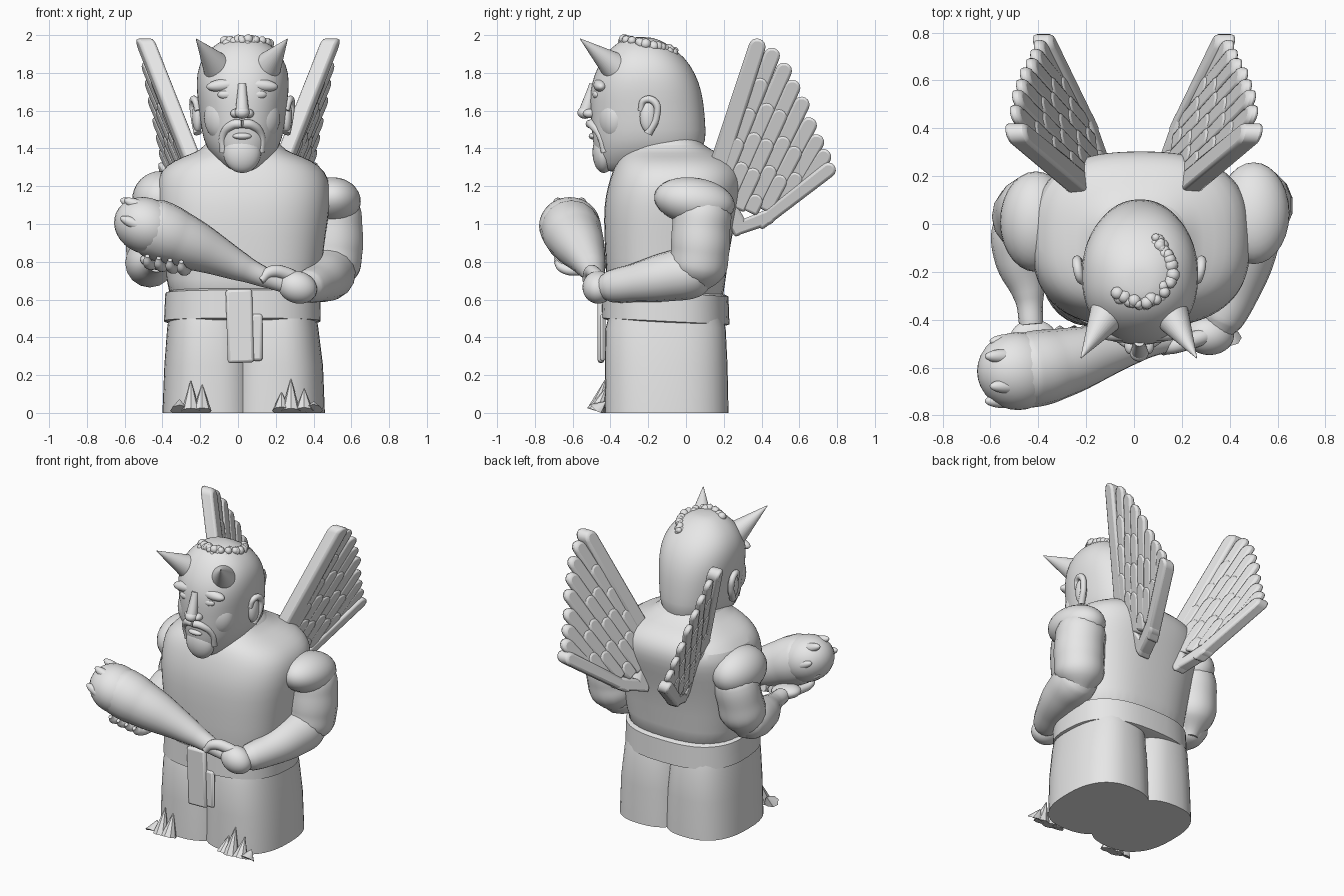
import bpy, bmesh, math, random
from mathutils import Vector, Matrix

random.seed(4)
cube = bpy.data.objects.get("Cube")
if cube:
    bpy.data.objects.remove(cube, do_unlink=True)

stone = bpy.data.materials.new("plain_grey")
stone.use_nodes = True
stone.diffuse_color = (0.8, 0.8, 0.8, 1)
stone.node_tree.nodes["Principled BSDF"].inputs["Base Color"].default_value = (0.8, 0.8, 0.8, 1)


def finish(obj, angle=40):
    """Give the object its material and smooth shading with sharp edges kept."""
    bpy.ops.object.select_all(action="DESELECT")
    obj.select_set(True)
    bpy.context.view_layer.objects.active = obj
    if obj.type == "CURVE":
        bpy.ops.object.convert(target="MESH")
        obj = bpy.context.view_layer.objects.active
    obj.data.materials.clear()
    obj.data.materials.append(stone)
    bpy.ops.object.shade_smooth_by_angle(angle=math.radians(angle))
    return obj


def from_bmesh(name, bm, bevel=0, subdivide=0):
    bmesh.ops.recalc_face_normals(bm, faces=bm.faces)
    mesh = bpy.data.meshes.new(name)
    bm.to_mesh(mesh)
    bm.free()
    obj = bpy.data.objects.new(name, mesh)
    bpy.context.collection.objects.link(obj)
    finish(obj)
    if bevel:
        mod = obj.modifiers.new("soft_edges", "BEVEL")
        mod.width, mod.segments, mod.limit_method = bevel, 2, "ANGLE"
    if subdivide:
        mod = obj.modifiers.new("smooth", "SUBSURF")
        mod.levels = mod.render_levels = subdivide
    return obj


def loft(name, sections, power=2.4, tilt=0, sides=40, **options):
    """Stack rounded sections given as height, x range and y range."""
    bm = bmesh.new()
    rings = []
    for z, left, right, front, back in sections:
        ring = []
        for i in range(sides):
            a = math.tau * i / sides
            c, s = math.cos(a), math.sin(a)
            x = (left + right + (right - left) * math.copysign(abs(c) ** (2 / power), c)) / 2
            y = (front + back + (back - front) * math.copysign(abs(s) ** (2 / power), s)) / 2
            ring.append(bm.verts.new((x, y, z + tilt * y)))
        rings.append(ring)
    for low, high in zip(rings, rings[1:]):
        for i in range(sides):
            j = (i + 1) % sides
            bm.faces.new((low[i], low[j], high[j], high[i]))
    bm.faces.new(rings[0])
    bm.faces.new(rings[-1])
    return from_bmesh(name, bm, **options)


def blob(name, center, radii, turn=0, axis="Y"):
    bm = bmesh.new()
    place = Matrix.Translation(center) @ Matrix.Rotation(turn, 4, axis) @ Matrix.Diagonal((*radii, 1))
    bmesh.ops.create_uvsphere(bm, u_segments=28, v_segments=16, radius=1, matrix=place)
    return from_bmesh(name, bm)


def tube(name, points):
    """Smooth limb through points given as x, y, z and radius."""
    curve = bpy.data.curves.new(name, "CURVE")
    curve.dimensions = "3D"
    curve.bevel_depth, curve.bevel_resolution, curve.resolution_u = 1, 6, 10
    curve.use_fill_caps = True
    spline = curve.splines.new("BEZIER")
    spline.radius_interpolation = "CARDINAL"
    spline.bezier_points.add(len(points) - 1)
    for p, (x, y, z, r) in zip(spline.bezier_points, points):
        p.co, p.radius = (x, y, z), r
        p.handle_left_type = p.handle_right_type = "AUTO"
    obj = bpy.data.objects.new(name, curve)
    bpy.context.collection.objects.link(obj)
    return finish(obj)


def spike(name, base, tip, radius, sides=32):
    bm = bmesh.new()
    axis = Vector(tip) - Vector(base)
    place = Matrix.Translation((Vector(base) + Vector(tip)) / 2) @ axis.to_track_quat("Z", "Y").to_matrix().to_4x4()
    bmesh.ops.create_cone(bm, cap_ends=True, segments=sides, radius1=radius, radius2=0.002,
                          depth=axis.length, matrix=place)
    for v in bm.verts:
        v.co.z = max(v.co.z, 0)
    return from_bmesh(name, bm)


def box(name, center, size, lean=0):
    bm = bmesh.new()
    place = Matrix.Translation(center) @ Matrix.Rotation(lean, 4, "Y") @ Matrix.Diagonal((*size, 1))
    bmesh.ops.create_cube(bm, size=1, matrix=place)
    return from_bmesh(name, bm, bevel=0.015)


# Trunk, legs and belt
loft("torso", [(.5, -.36, .41, -.41, .2), (.7, -.375, .435, -.42, .205), (.95, -.415, .465, -.435, .245),
               (1.1, -.43, .49, -.435, .285), (1.2, -.43, .49, -.415, .31), (1.28, -.415, .465, -.39, .3),
               (1.34, -.34, .39, -.36, .25), (1.375, -.235, .285, -.33, .18), (1.41, -.17, .22, -.29, .09),
               (1.5, -.14, .19, -.26, .04)],
     power=2.6, subdivide=1)
for name, left, right in (("right_leg", -.4, .11), ("left_leg", -.06, .46)):
    loft(name, [(0, left, right, -.43, .225), (.25, left + .01, right - .01, -.43, .22),
                (.45, left + .025, right - .035, -.425, .21), (.55, left + .04, right - .05, -.4, .18)], power=2.5)
loft("belt", [(.472, -.37, .415, -.425, .21), (.48, -.392, .437, -.447, .23),
              (.628, -.385, .435, -.443, .225), (.638, -.36, .41, -.42, .2)], power=2.6, tilt=-.05)
box("belt_flap_long", (.01, -.45, .46), (.14, .035, .39), -.03)
box("belt_flap_short", (.095, -.44, .4), (.07, .03, .25))

# Foot claws
for x, height in ((-.31, .07), (-.25, .17), (-.19, .15), (.23, .11), (.28, .18), (.35, .13), (.4, .06)):
    spike("foot_claw", (x, -.475, .01), (x, -.425, height), .05, 8)

# Head, with a broad skull and narrow chin
loft("head", [(1.27, -.03, .08, -.43, -.2), (1.32, -.1, .15, -.465, 0), (1.4, -.17, .22, -.49, .105),
              (1.5, -.195, .245, -.5, .105), (1.6, -.205, .255, -.505, .098), (1.7, -.22, .27, -.51, .085),
              (1.8, -.22, .27, -.485, .05), (1.88, -.19, .24, -.44, -.005), (1.94, -.135, .185, -.39, -.075),
              (1.98, -.07, .12, -.33, -.15), (1.99, -.02, .07, -.28, -.2)], power=2.2, subdivide=1)
mid = .022
tube("nose_bridge", [(mid, -.49, 1.74, .022), (mid, -.51, 1.67, .028), (mid, -.53, 1.6, .035)])
blob("nose_tip", (mid, -.535, 1.59), (.04, .04, .033))
blob("lower_lip", (mid, -.49, 1.465), (.05, .025, .018))
blob("goatee", (mid, -.435, 1.38), (.1, .06, .11))
for side, word in ((-1, "right"), (1, "left")):
    def at(x):
        return mid + side * x
    blob(word + "_nostril", (at(.035), -.51, 1.585), (.027, .035, .024))
    blob(word + "_brow", (at(.09), -.45, 1.735), (.1, .04, .035), side * .1)
    blob(word + "_eyelid", (at(.08), -.47, 1.685), (.05, .025, .026))
    blob(word + "_cheek", (at(.1), -.385, 1.565), (.105, .08, .13), side * .4, "Z")
    tube(word + "_moustache", [(at(0), -.51, 1.53, .022), (at(.05), -.495, 1.525, .024),
                               (at(.1), -.455, 1.47, .02), (at(.1), -.43, 1.38, .02)])
    # Ear: a rim around a shallow bowl
    ear = at(.235)
    blob(word + "_ear_bowl", (ear, -.2, 1.57), (.03, .045, .085))
    tube(word + "_ear_rim", [(ear, -.24, 1.6, .016), (ear + side * .015, -.22, 1.655, .018),
                             (ear + side * .025, -.165, 1.645, .02), (ear + side * .02, -.155, 1.57, .018),
                             (ear, -.2, 1.48, .022)])
    spike(word + "_horn", (at(.115), -.35, 1.81), (mid - .002 + side * .242, -.56, 1.98), .09)

# Ragged hair along the brow line and one side of the crown
bm = bmesh.new()
for i in range(60):
    a = math.radians(-140 + 200 * i / 59)
    y = -.19 + .14 * math.sin(a)
    spot = Vector((.03 + .12 * math.cos(a), y, 1.9 - .2 * y))
    spot += Vector([random.uniform(-.014, .014) for _ in range(3)])
    bmesh.ops.create_icosphere(bm, subdivisions=2, radius=random.uniform(.018, .03),
                               matrix=Matrix.Translation(spot))
from_bmesh("hair_fringe", bm)

# Arms
blob("left_shoulder", (.5, .045, 1.12), (.15, .215, .125), -.15, "X")
tube("left_upper_arm", [(.48, .1, 1.16, .1), (.495, .09, 1.08, .15), (.505, .08, .97, .157),
                        (.505, .075, .86, .157), (.49, .06, .74, .14), (.48, .04, .64, .05)])
tube("left_forearm", [(.5, .15, .77, .06), (.49, .06, .75, .13), (.47, -.1, .72, .13),
                      (.43, -.26, .69, .105), (.37, -.4, .67, .085), (.34, -.47, .665, .05)])
blob("left_fist", (.315, -.465, .665), (.105, .083, .085), .3)
tube("left_thumb", [(.12, -.53, .7, .02), (.17, -.51, .745, .032), (.26, -.48, .735, .035), (.36, -.45, .68, .03)])
blob("right_shoulder", (-.41, .01, 1.13), (.15, .21, .15))
tube("right_upper_arm", [(-.41, .08, 1.16, .1), (-.42, .07, 1.08, .135), (-.44, .05, .96, .142),
                         (-.45, .02, .82, .135), (-.45, 0, .7, .05)])
tube("right_forearm", [(-.45, .08, .81, .06), (-.46, 0, .8, .125), (-.47, -.14, .79, .115),
                       (-.44, -.3, .79, .065), (-.43, -.42, .795, .05)])
blob("right_palm", (-.42, -.48, .8), (.1, .08, .045), .15)
for i in range(4):
    x = -.46 + .06 * i
    tube("right_finger", [(x + .02, -.46, .79, .026), (x, -.57, .785 - .01 * i, .028),
                          (x - .02, -.66, .8 - .01 * i, .024), (x - .02, -.69, .83 - .01 * i, .012)])

# Club, swelling towards its rounded, ridged end
tube("club", [(.36, -.45, .635, .035), (.16, -.48, .71, .05), (.02, -.5, .77, .075), (-.15, -.54, .85, .115),
              (-.32, -.585, .925, .148), (-.44, -.61, .975, .158), (-.5, -.618, 1, .14)])
blob("club_end", (-.485, -.615, .99), (.175, .163, .148), .4)
for i in range(6):
    y, z = math.cos(i * 1.05), math.sin(i * 1.05)
    blob("club_ridge", (-.52 - .02 * (i % 2), -.615 + .125 * y, 1 + .11 * z), (.09, .03, .03), .4)


# Wings: overlapping feather layers, drawn in a slanted plane
def add_feather(bm, side, root, tip, root_width, tip_width, thick):
    root, tip = Vector(root), Vector(tip)
    along = (tip - root).normalized()
    across = Vector((-along.y, along.x))
    outline = [root + across * root_width, root - across * root_width]
    for i in range(9):
        a = math.pi * i / 8
        outline.append(tip + tip_width * (along * (math.sin(a) - 1) - across * math.cos(a)))
    layers = []
    for t in (-thick, thick):
        layers.append([bm.verts.new((side * (.22 + .248 * (p.x - .13) + .313 * (p.y - 1.3) + t), p.x, p.y))
                       for p in outline])
    bm.faces.new(layers[0])
    bm.faces.new(layers[1])
    for i in range(len(outline)):
        j = (i + 1) % len(outline)
        bm.faces.new((layers[0][i], layers[0][j], layers[1][j], layers[1][i]))


tips = [(.47, 1.93), (.535, 1.85), (.58, 1.76), (.63, 1.67), (.67, 1.56), (.71, 1.47), (.75, 1.39)]
high, bend, low = Vector((.18, 1.2)), Vector((.28, .93)), Vector((.61, 1.18))
for side, word in ((-1, "right"), (1, "left")):
    bm = bmesh.new()
    for i, tip in enumerate(tips):
        # Roots follow the curved lower edge
        t = i / (len(tips) - 1)
        root = high.lerp(bend, t).lerp(bend.lerp(low, t), t)
        length = (Vector(tip) - root).length
        layer, reach = 0, length
        while reach > .1:
            add_feather(bm, side, root, root.lerp(Vector(tip), reach / length), .042, .043, .022 + .007 * layer)
            reach -= .17 + .06 * (i % 2 and layer == 0)
            layer += 1
    from_bmesh(word + "_wing_feathers", bm, bevel=.014)
    bm = bmesh.new()
    add_feather(bm, side, (.15, 1.24), (.39, 1.98), .05, .045, .045)
    add_feather(bm, side, (.38, .995), (.785, 1.31), .035, .04, .042)
    add_feather(bm, side, (.27, .975), (.47, 1.05), .035, .04, .042)
    add_feather(bm, side, (.3, .95), (.09, 1.34), .045, .045, .042)
    from_bmesh(word + "_wing_frame", bm, bevel=.015)
